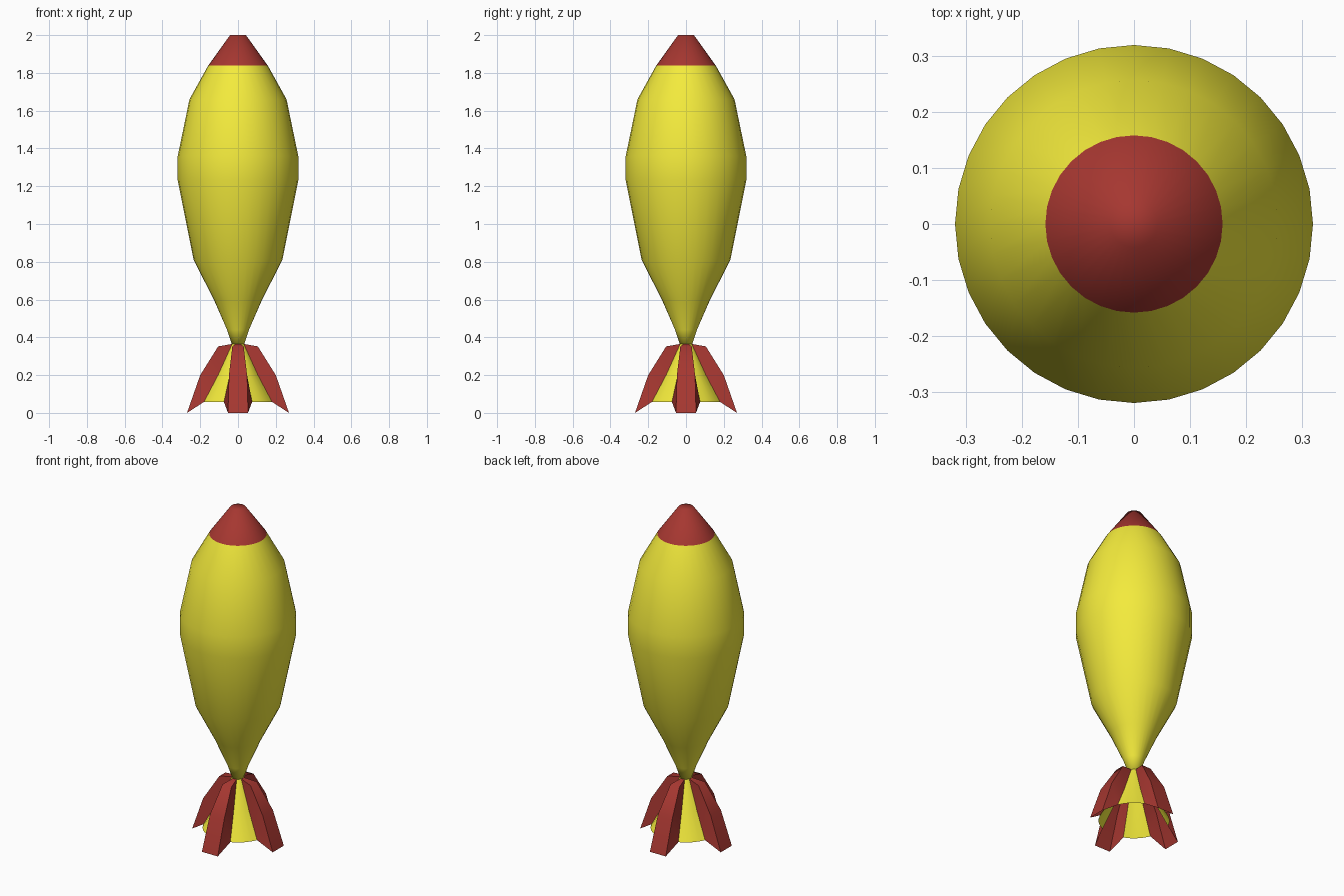
import bpy
from math import cos, sin, pi, radians

if "Cube" in bpy.data.objects:
    bpy.data.objects.remove(bpy.data.objects["Cube"])


def material(name, rgb):
    m = bpy.data.materials.new(name)
    m.diffuse_color = (*rgb, 1)
    m.use_nodes = True
    m.node_tree.nodes["Principled BSDF"].inputs["Base Color"].default_value = m.diffuse_color
    return m


YELLOW = material("yellow", (0.90, 0.83, 0.045))
RED = material("red", (0.38, 0.038, 0.03))


def sheet(name, rows, mat, closed=False, cap_top=False, cap_bottom=False, angle=180):
    """Skin a list of point rows, given top to bottom and counter-clockwise."""
    n = len(rows[0])
    verts = [p for row in rows for p in row]
    faces = []
    for i in range(len(rows) - 1):
        for j in range(n if closed else n - 1):
            k = (j + 1) % n
            faces.append((i * n + j, (i + 1) * n + j, (i + 1) * n + k, i * n + k))
    if cap_top:
        faces.append(tuple(range(n)))
    if cap_bottom:
        faces.append(tuple(reversed(range((len(rows) - 1) * n, len(rows) * n))))
    mesh = bpy.data.meshes.new(name)
    mesh.from_pydata(verts, [], faces)
    mesh.materials.append(mat)
    obj = bpy.data.objects.new(name, mesh)
    bpy.context.collection.objects.link(obj)
    bpy.ops.object.select_all(action='DESELECT')
    obj.select_set(True)
    bpy.context.view_layer.objects.active = obj
    bpy.ops.object.shade_smooth_by_angle(angle=radians(angle))
    return obj


def arc(r, z, start=0, sweep=2 * pi, steps=32, closed=True):
    count = steps if closed else steps + 1
    return [(r * cos(start + sweep * i / steps), r * sin(start + sweep * i / steps), z)
            for i in range(count)]


# Nose cone and body, lathed with 32 sides
nose = [(0.042, 2.0), (0.158, 1.838)]
body = [(0.158, 1.838), (0.257, 1.66), (0.319, 1.36), (0.319, 1.23),
        (0.235, 0.81), (0.128, 0.60), (0.058, 0.44), (0.033, 0.365)]
sheet("nose_cone", [arc(r, z) for r, z in nose], RED, closed=True, cap_top=True)
sheet("body", [arc(r, z) for r, z in body], YELLOW, closed=True, cap_bottom=True)

# Tail: hollow skirt panels alternating with channel-shaped fins
skirt = [(0.033, 0.365), (0.114, 0.20), (0.195, 0.058)]
fin_outer = [(0.105, 0.03, 0.352), (0.20, 0.048, 0.20), (0.27, 0.053, 0.003)]  # radius, half width, z
half = pi / 8

for q in range(4):
    a = q * pi / 2
    # Yellow skirt panel
    sheet(f"skirt_panel_{q + 1}",
          [arc(r, z, a + half, pi / 4, 4, False) for r, z in skirt], YELLOW)
    # Red fin
    rows = []
    for (r, z), (ro, w, zo) in zip(skirt, fin_outer):
        x, y = r * cos(half), r * sin(half)
        pts = [(x, -y, z), (ro, -w, zo), (ro, w, zo), (x, y, z)]
        rows.append([(px * cos(a) - py * sin(a), px * sin(a) + py * cos(a), pz)
                     for px, py, pz in pts])
    rows[-1] = [(px, py, max(pz, 0.0) if pz > 0.01 else 0.0) for px, py, pz in rows[-1]]
    sheet(f"fin_{q + 1}", rows, RED, cap_top=True, angle=50)
